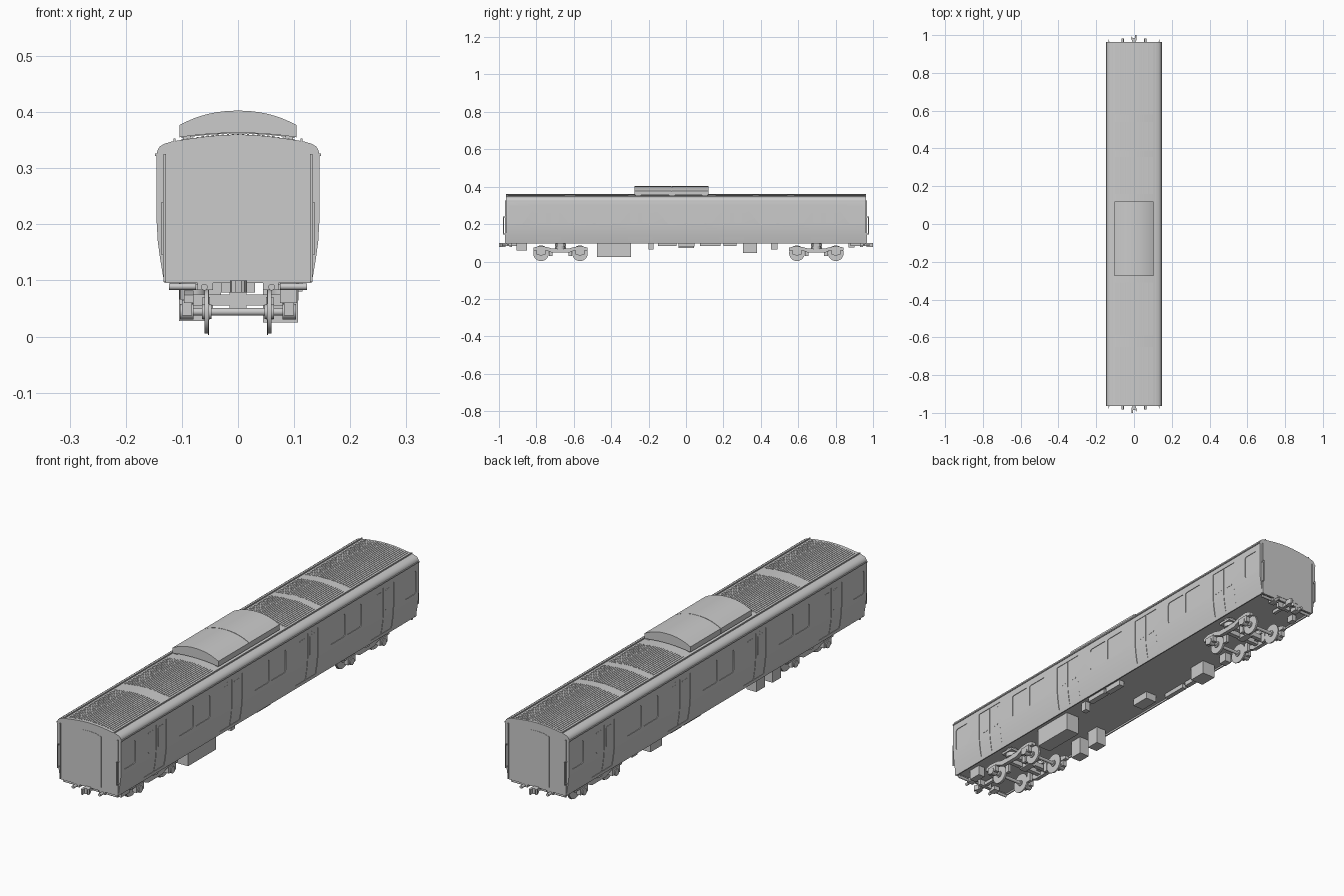
import bpy, bmesh, math

if "Cube" in bpy.data.objects:
    bpy.data.objects.remove(bpy.data.objects["Cube"])

# ---------- helpers ----------
def finish(name, bm, smooth=False):
    bmesh.ops.recalc_face_normals(bm, faces=bm.faces)
    me = bpy.data.meshes.new(name)
    bm.to_mesh(me)
    bm.free()
    ob = bpy.data.objects.new(name, me)
    bpy.context.collection.objects.link(ob)
    if smooth:
        smooth_obj(ob)
    return ob

def smooth_obj(ob):
    bpy.ops.object.select_all(action='DESELECT')
    ob.select_set(True)
    bpy.context.view_layer.objects.active = ob
    bpy.ops.object.shade_smooth_by_angle(angle=math.radians(30))

def add_prism(bm, pts, axis, a, b):
    """Extrude a 2D outline from a to b along an axis (outline is the other two axes in order)."""
    def at(p, t):
        return {'x': (t, p[0], p[1]), 'y': (p[0], t, p[1]), 'z': (p[0], p[1], t)}[axis]
    v0 = [bm.verts.new(at(p, a)) for p in pts]
    v1 = [bm.verts.new(at(p, b)) for p in pts]
    bm.faces.new(v0)
    bm.faces.new(v1[::-1])
    n = len(pts)
    for i in range(n):
        j = (i + 1) % n
        bm.faces.new((v0[i], v0[j], v1[j], v1[i]))

def add_box(bm, x0, x1, y0, y1, z0, z1):
    add_prism(bm, [(x0, y0), (x1, y0), (x1, y1), (x0, y1)], 'z', z0, z1)

def circle(u, v, r, n=28):
    return [(u + r * math.cos(2 * math.pi * i / n), v + r * math.sin(2 * math.pi * i / n)) for i in range(n)]

def round_rect(y0, y1, z0, z1, r=0.01):
    pts = []
    for cy, cz, a0 in ((y1 - r, z1 - r, 0), (y0 + r, z1 - r, 90), (y0 + r, z0 + r, 180), (y1 - r, z0 + r, 270)):
        for k in range(5):
            a = math.radians(a0 + k * 22.5)
            pts.append((cy + r * math.cos(a), cz + r * math.sin(a)))
    return pts

def boxes(name, items):
    bm = bmesh.new()
    for it in items:
        add_box(bm, *it)
    return finish(name, bm)

# ---------- cross-section of the car body ----------
SIDE = [(.131, .095), (.134, .11), (.139, .14), (.143, .17), (.145, .205), (.145, .325)]
ROOF = [(.1435, .332), (.139, .339), (.131, .3435), (.118, .3475), (.09, .352), (.06, .356), (.03, .359), (0, .36)]
HALF = SIDE + ROOF
L = .963

def interp(v, table):
    for (a, fa), (b, fb) in zip(table, table[1:]):
        if a <= v <= b:
            return fa + (fb - fa) * (v - a) / (b - a)

def side_x(z):
    return interp(z, [(p[1], p[0]) for p in SIDE])

def roof_z(x):
    return interp(abs(x), ROOF[::-1])

def side_strip(z0, z1, d_in, d_out, s):
    """Strip that follows the body side between two heights."""
    zs = [z0] + [p[1] for p in SIDE if z0 < p[1] < z1] + [z1]
    return ([(s * (side_x(z) + d_in), z) for z in zs] + [(s * (side_x(z) + d_out), z) for z in reversed(zs)])

DOORS = (-.735, -.245, .245, .735)
WINDOWS = [(-.592, -.495), (-.485, -.388), (-.102, -.005), (.005, .102), (.388, .485), (.495, .592),
           (-.945, -.87), (.87, .945)]

# ---------- body with recessed doors, windows and floor ----------
bm = bmesh.new()
add_prism(bm, HALF + [(-x, z) for x, z in HALF[-2::-1]], 'y', -L, L)
body = finish("car_body", bm)

bm = bmesh.new()
add_box(bm, -.126, .126, -.955, .955, .05, .102)
for s in (-1, 1):
    for y in DOORS:
        add_prism(bm, side_strip(.11, .303, -.003, .02, s), 'y', y - .066, y + .066)
    for y0, y1 in WINDOWS:
        add_prism(bm, round_rect(y0, y1, .2, .295), 'x', s * .1425, s * .17)
cutter = finish("cutter", bm)
cutter.hide_render = True
mod = body.modifiers.new("cut", 'BOOLEAN')
mod.operation, mod.solver, mod.object = 'DIFFERENCE', 'EXACT', cutter
bpy.context.view_layer.objects.active = body
bpy.ops.object.modifier_apply(modifier="cut")
bpy.data.objects.remove(cutter)
smooth_obj(body)

# ---------- door leaves and their panes ----------
bm = bmesh.new()
for s in (-1, 1):
    for y in DOORS:
        for a, b in ((y - .0645, y - .0012), (y + .0012, y + .0645)):
            add_prism(bm, side_strip(.1105, .302, -.004, -.0012, s), 'y', a, b)
            add_prism(bm, round_rect(a + .012, b - .012, .205, .29, .007), 'x', s * .143, s * .1445)
finish("door_leaves", bm, True)

# ---------- gutters and roof edge rails ----------
boxes("gutters", [(s * .142, s * .148, -L, L, .322, .3265) for s in (-1, 1)])
boxes("roof_edge_rails", [(s * .111, s * .115, -L, L, .346, .3525) for s in (-1, 1)])

# ---------- ribbed roof panels ----------
ribs = []
for y0, y1 in ((-.95, -.65), (-.59, -.31), (.16, .355), (.39, .54), (.58, .955)):
    for i in range(-11, 12):
        x = i * .009
        ribs.append((x - .002, x + .002, y0, y1, roof_z(x) - .002, roof_z(x) + .0013))
boxes("roof_ribs", ribs)

# ---------- roof cooling unit ----------
N = 16
xs = [-.104 + .208 * i / N for i in range(N + 1)]
top = [(x, .377 + .0255 * (1 - (abs(x) / .104) ** 2.2)) for x in xs]
bottom = [(x, .355 + .008 * (1 - (x / .104) ** 2)) for x in reversed(xs)]
bm = bmesh.new()
add_prism(bm, bottom + top, 'y', -.275, -.078)
add_prism(bm, bottom + top, 'y', -.076, .12)
add_prism(bm, [(x * .97, z - .0015) for x, z in bottom + top], 'y', -.08, -.07)
finish("cooling_unit", bm, True)
boxes("cooling_unit_mounts", [(s * .085, s * .098, y, y + .03, .347, .36)
                              for s in (-1, 1) for y in (-.27, -.09, .085)])

# ---------- car ends: posts, handrails, gangway door ----------
ends = []
for e in (-1, 1):
    for s in (-1, 1):
        ends.append((s * .1285, s * .1325, e * .955, e * .967, .097, .325))
        ends += [(s * .133, s * .136, e * .974, e * .978, .145, .24)]
        ends += [(s * .133, s * .136, e * .955, e * .976, z, z + .004) for z in (.145, .236)]
boxes("end_posts_and_handrails", ends)
bm = bmesh.new()
for e in (-1, 1):
    arch = [(-.055, .11), (.055, .11), (.055, .318), (.03, .325), (0, .327), (-.03, .325), (-.055, .318)]
    add_prism(bm, arch, 'y', e * .955, e * .9642)
finish("gangway_doors", bm)

# ---------- couplers and end pipes ----------
bm = bmesh.new()
hook = [(-.009, .965), (.011, .965), (.014, .982), (.012, 1.0), (.004, 1.0), (.004, .986), (-.006, .984), (-.012, .992), (-.016, .985)]
for e in (-1, 1):
    add_prism(bm, [(e * x, e * y) for x, y in hook], 'z', .078, .1)
    add_box(bm, -.007, .007, e * .88, e * .97, .082, .096)
    add_box(bm, -.03, .03, e * .93, e * .945, .078, .104)
finish("couplers", bm)
bm = bmesh.new()
for e in (-1, 1):
    for s in (-1, 1):
        add_prism(bm, circle(e * .952, .089, .006, 14), 'x', s * .075, s * .123)
        add_prism(bm, circle(s * .06, .088, .006, 14), 'y', e * .93, e * .982)
        add_box(bm, s * .045, s * .072, e * .93, e * .962, .083, .1)
finish("end_pipes", bm, True)

# ---------- underfloor equipment ----------
boxes("underfloor_equipment", [
    (.045, .107, -.476, -.294, .025, .104),
    (-.105, -.06, -.465, -.41, .028, .104), (-.105, -.06, -.36, -.305, .03, .104),
    (-.105, -.045, .305, .38, .045, .104), (-.08, -.03, -.04, .042, .072, .104),
    (.085, .108, -.2, -.175, .064, .104), (.09, .115, -.15, -.05, .084, .104),
    (.09, .115, -.04, .045, .08, .104), (-.12, -.1, .075, .185, .084, .104),
    (-.12, -.1, .2, .27, .084, .104), (-.1, -.07, .455, .49, .064, .104),
    (.075, .105, -.905, -.85, .06, .104), (-.1, -.08, .87, .9, .075, .104)])

# ---------- bogies ----------
frame = [(-.145, .06), (-.145, .074), (-.115, .082), (-.075, .078), (-.045, .069), (.045, .069), (.075, .078),
         (.115, .082), (.145, .074), (.145, .06), (.075, .06), (.045, .047), (-.045, .047), (-.075, .06)]
for tag, yc in (("front", -.671), ("rear", .697)):
    bm = bmesh.new()
    for dy in (-.104, .104):
        y = yc + dy
        add_prism(bm, circle(y, .044, .007, 16), 'x', -.09, .09)
        for s in (-1, 1):
            add_prism(bm, circle(y, .044, .039, 36), 'x', s * .0535, s * .0595)
            add_prism(bm, circle(y, .044, .0415, 36), 'x', s * .0515, s * .0535)
            add_prism(bm, circle(y, .044, .013, 20), 'x', s * .047, s * .064)
    finish(tag + "_wheelsets", bm, True)

    bm = bmesh.new()
    for s in (-1, 1):
        add_prism(bm, [(yc + y, z) for y, z in frame], 'x', s * .079, s * .096)
        add_prism(bm, circle(s * .08, yc, .024, 24), 'z', .066, .103)
        add_box(bm, s * .06, s * .108, yc - .03, yc + .03, .084, .094)
        for dy in (-.104, .104):
            y = yc + dy
            add_prism(bm, circle(y, .044, .014, 18), 'x', s * .079, s * .103)
            add_box(bm, s * .082, s * .1, y - .024, y + .024, .037, .065)
            inner = y - math.copysign(.052, dy)
            add_box(bm, s * .05, s * .063, inner - .01, inner + .01, .03, .07)
    add_box(bm, -.08, .08, yc - .03, yc - .012, .055, .075)
    add_box(bm, -.08, .08, yc + .012, yc + .03, .055, .075)
    add_box(bm, -.015, .015, yc - .03, yc + .03, .05, .103)
    finish(tag + "_bogie_frame", bm, True)
